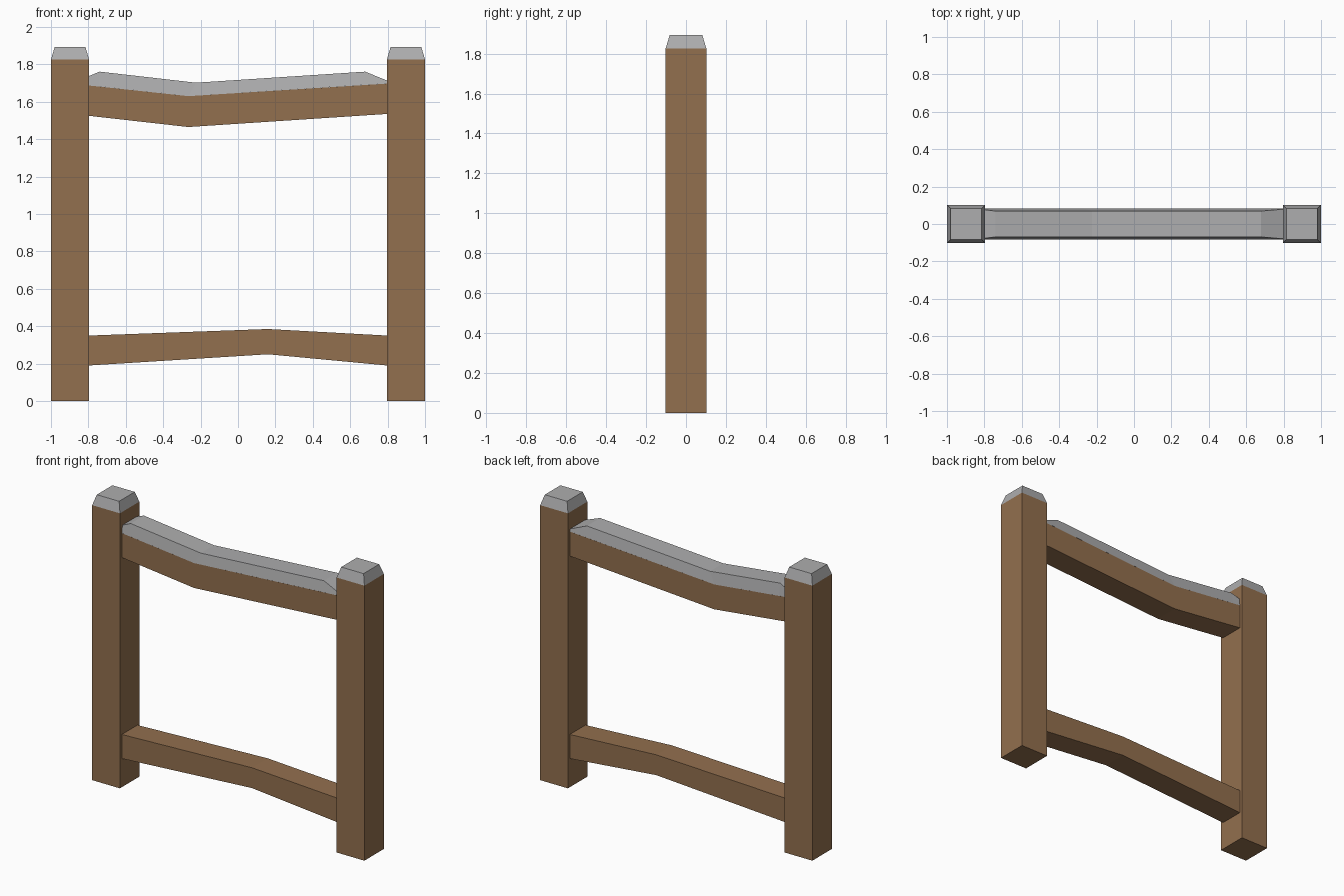
import bpy

cube = bpy.data.objects.get("Cube")
if cube:
    bpy.data.objects.remove(cube)


def material(name, colour):
    mat = bpy.data.materials.new(name)
    mat.use_nodes = True
    mat.diffuse_color = colour
    mat.node_tree.nodes["Principled BSDF"].inputs["Base Color"].default_value = colour
    return mat


WOOD = material("brown wood", (0.29, 0.16, 0.077, 1))
STONE = material("grey cap", (0.42, 0.42, 0.425, 1))


def loft(name, rings, mats):
    """Join four-cornered rings into a closed solid."""
    verts = [v for ring in rings for v in ring]
    faces = [(0, 1, 2, 3)]
    for r in range(len(rings) - 1):
        for i in range(4):
            j = (i + 1) % 4
            faces.append((4 * r + i, 4 * r + 4 + i, 4 * r + 4 + j, 4 * r + j))
    last = len(verts) - 4
    faces.append((last + 3, last + 2, last + 1, last))
    mesh = bpy.data.meshes.new(name)
    mesh.from_pydata(verts, [], faces)
    for mat in mats:
        mesh.materials.append(mat)
    obj = bpy.data.objects.new(name, mesh)
    bpy.context.collection.objects.link(obj)
    return obj


def square(cx, half, z):
    return [(cx - half, -half, z), (cx - half, half, z),
            (cx + half, half, z), (cx + half, -half, z)]


def section(bottom, top, low_half, high_half):
    """Upright rail section between a bottom and a top (x, z) point."""
    (xb, zb), (xt, zt) = bottom, top
    return [(xb, -low_half, zb), (xb, low_half, zb),
            (xt, high_half, zt), (xt, -high_half, zt)]


# Posts with bevelled caps
for side, cx in (("left", 0.898), ("right", -0.898)):
    loft(side + "_post", [square(cx, 0.102, 0), square(cx, 0.102, 1.826)], [WOOD])
    loft(side + "_post_cap", [square(cx, 0.102, 1.826), square(cx, 0.082, 1.893)], [STONE])

# Bent wooden rails: x, bottom z, top z
END, DEPTH = 0.798, 0.082
rails = {
    "lower_rail": [(-END, 0.19, 0.35), (0.16, 0.25, 0.385), (END, 0.19, 0.35)],
    "upper_rail": [(-END, 1.525, 1.687), (-0.265, 1.465, 1.63), (END, 1.535, 1.697)],
}
for name, path in rails.items():
    loft(name, [section((x, lo), (x, hi), DEPTH, DEPTH) for x, lo, hi in path], [WOOD])

# Tapered capping along the upper rail: bottom point, top point, top half width
capping = [
    ((-END, 1.687), (-END, 1.737), 0.076),
    ((-0.74, 1.681), (-0.74, 1.761), 0.069),
    ((-0.265, 1.63), (-0.225, 1.702), 0.069),
    ((0.68, 1.69), (0.68, 1.761), 0.069),
    ((END, 1.697), (END, 1.713), 0.079),
]
loft("upper_rail_capping", [section(b, t, DEPTH, w) for b, t, w in capping], [STONE])
